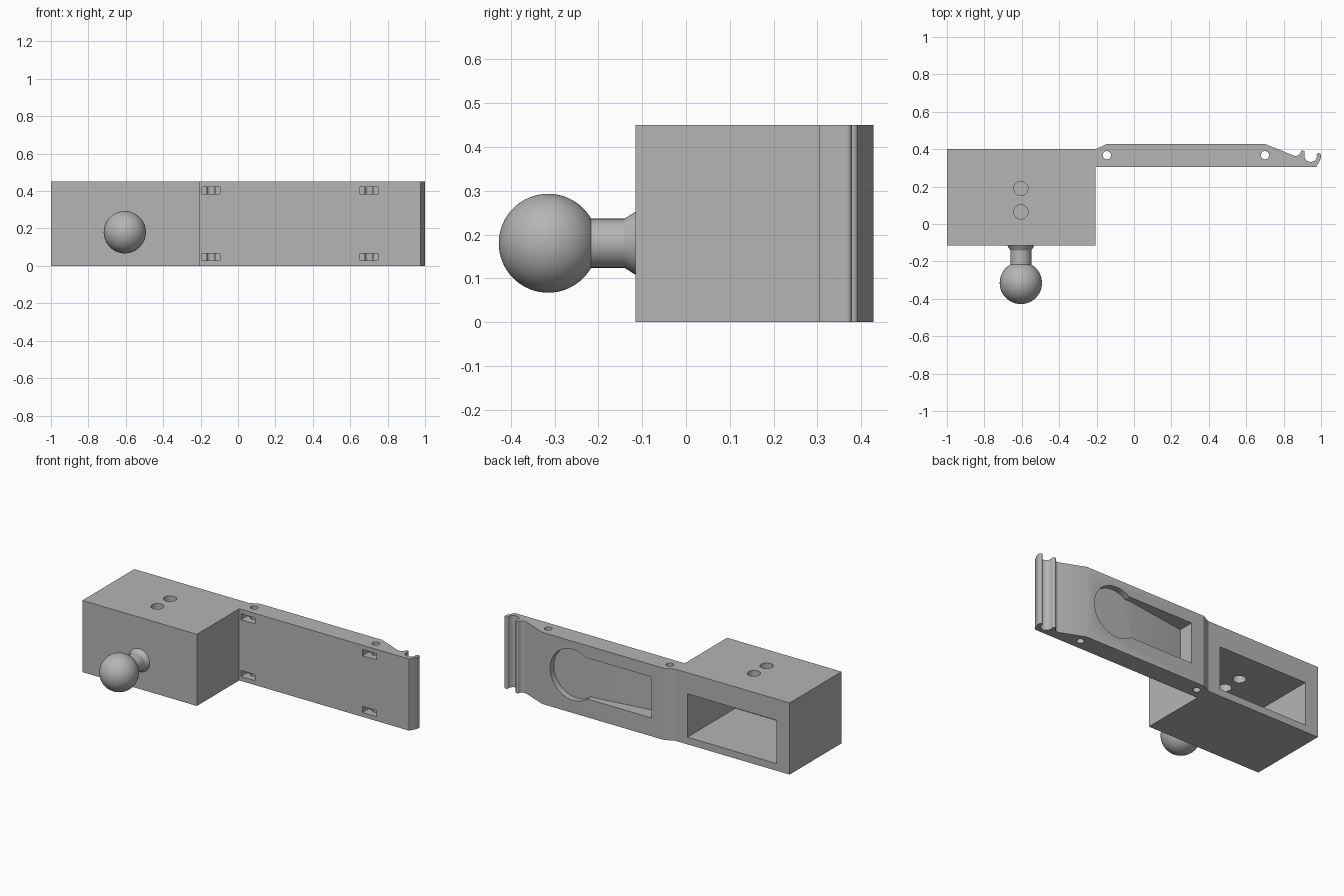
import bpy, bmesh, math
from mathutils import Matrix, Vector

if "Cube" in bpy.data.objects:
    bpy.data.objects.remove(bpy.data.objects["Cube"])

HEIGHT = 0.45
grey = bpy.data.materials.new("plain_grey")
grey.use_nodes = True
grey.diffuse_color = (0.46, 0.46, 0.46, 1)
grey.node_tree.nodes["Principled BSDF"].inputs["Base Color"].default_value = (0.46, 0.46, 0.46, 1)


def make_object(name, bm):
    bmesh.ops.recalc_face_normals(bm, faces=bm.faces)
    mesh = bpy.data.meshes.new(name)
    bm.to_mesh(mesh)
    bm.free()
    mesh.materials.append(grey)
    obj = bpy.data.objects.new(name, mesh)
    bpy.context.collection.objects.link(obj)
    return obj


def prism(name, outline, z0, z1):
    """Extrude a plan outline upwards."""
    bm = bmesh.new()
    face = bm.faces.new([bm.verts.new((x, y, z0)) for x, y in outline])
    top = bmesh.ops.extrude_face_region(bm, geom=[face])["geom"]
    verts = [v for v in top if isinstance(v, bmesh.types.BMVert)]
    bmesh.ops.translate(bm, verts=verts, vec=(0, 0, z1 - z0))
    return make_object(name, bm)


def block(name, x0, x1, y0, y1, z0, z1):
    return prism(name, [(x0, y0), (x1, y0), (x1, y1), (x0, y1)], z0, z1)


def rod(name, centre, r1, r2, depth, along_y=False):
    bm = bmesh.new()
    turn = Matrix.Rotation(math.pi / 2, 4, 'X') if along_y else Matrix()
    bmesh.ops.create_cone(bm, cap_ends=True, segments=48, radius1=r1, radius2=r2,
                          depth=depth, matrix=Matrix.Translation(centre) @ turn)
    return make_object(name, bm)


def cut(target, cutter):
    cutter.hide_render = True
    mod = target.modifiers.new("cut", 'BOOLEAN')
    mod.operation = 'DIFFERENCE'
    mod.solver = 'EXACT'
    mod.object = cutter
    bpy.context.view_layer.objects.active = target
    bpy.ops.object.modifier_apply(modifier=mod.name)
    bpy.data.objects.remove(cutter)


def arc(cx, cy, r, a0, a1, steps):
    angles = [math.radians(a0 + (a1 - a0) * i / steps) for i in range(steps + 1)]
    return [(cx + r * math.cos(a), cy + r * math.sin(a)) for a in angles]


# Body: box and arm in one outline, ending in a rounded hook
outline = [(-1, -0.115), (-0.205, -0.115), (-0.205, 0.305), (0.975, 0.305), (0.998, 0.35)]
outline += arc(0.988, 0.367, 0.012, 0, 180, 8)
outline += arc(0.945, 0.366, 0.034, 0, -180, 16)
outline += arc(0.902, 0.382, 0.011, 0, 160, 8)
outline += arc(0.864, 0.392, 0.028, -20, -110, 8)
outline += [(0.70, 0.428), (-0.145, 0.428), (-0.205, 0.40), (-1, 0.40)]
body = prism("body_and_arm", outline, 0, HEIGHT)

# Box cavity opening to the rear, with two holes in its roof
cut(body, block("cavity", -0.91, -0.29, -0.075, 0.5, 0.045, 0.317))
for y in (0.065, 0.19):
    cut(body, rod("roof_hole", (-0.605, y, 0.4), 0.038, 0.038, 0.3))

# Keyhole recess: shallow round end and a ramped slot that deepens inwards
cut(body, rod("round_recess", (0.485, 0.49, 0.24), 0.16, 0.16, 0.2, True))
cut(body, prism("ramped_recess", [(-0.06, 0.5), (0.46, 0.5), (0.46, 0.39),
                                  (0.35, 0.39), (-0.06, 0.33)], 0.115, 0.372))

# Pin holes through the arm and the small slots on its front
for x in (-0.145, 0.70):
    cut(body, rod("pin_hole", (x, 0.368, HEIGHT / 2), 0.022, 0.022, 1))
    for z in (0.047, 0.403):
        cut(body, block("front_slot", x - 0.048, x + 0.048, 0.2, 0.365, z - 0.019, z + 0.019))

# Ball mount on the front of the box
ball_x, ball_z = -0.605, 0.18
neck = rod("neck", (ball_x, -0.175, ball_z), 0.056, 0.056, 0.13, True)
flare = rod("neck_flare", (ball_x, -0.1275, ball_z), 0.073, 0.056, 0.027, True)
bm = bmesh.new()
bmesh.ops.create_uvsphere(bm, u_segments=64, v_segments=32, radius=0.113,
                          matrix=Matrix.Translation(Vector((ball_x, -0.315, ball_z))))
ball = make_object("ball", bm)

# Smooth curved surfaces, keep edges sharp
bpy.ops.object.select_all(action='DESELECT')
for obj in (body, neck, flare, ball):
    obj.select_set(True)
bpy.context.view_layer.objects.active = body
bpy.ops.object.shade_smooth_by_angle(angle=math.radians(25))
